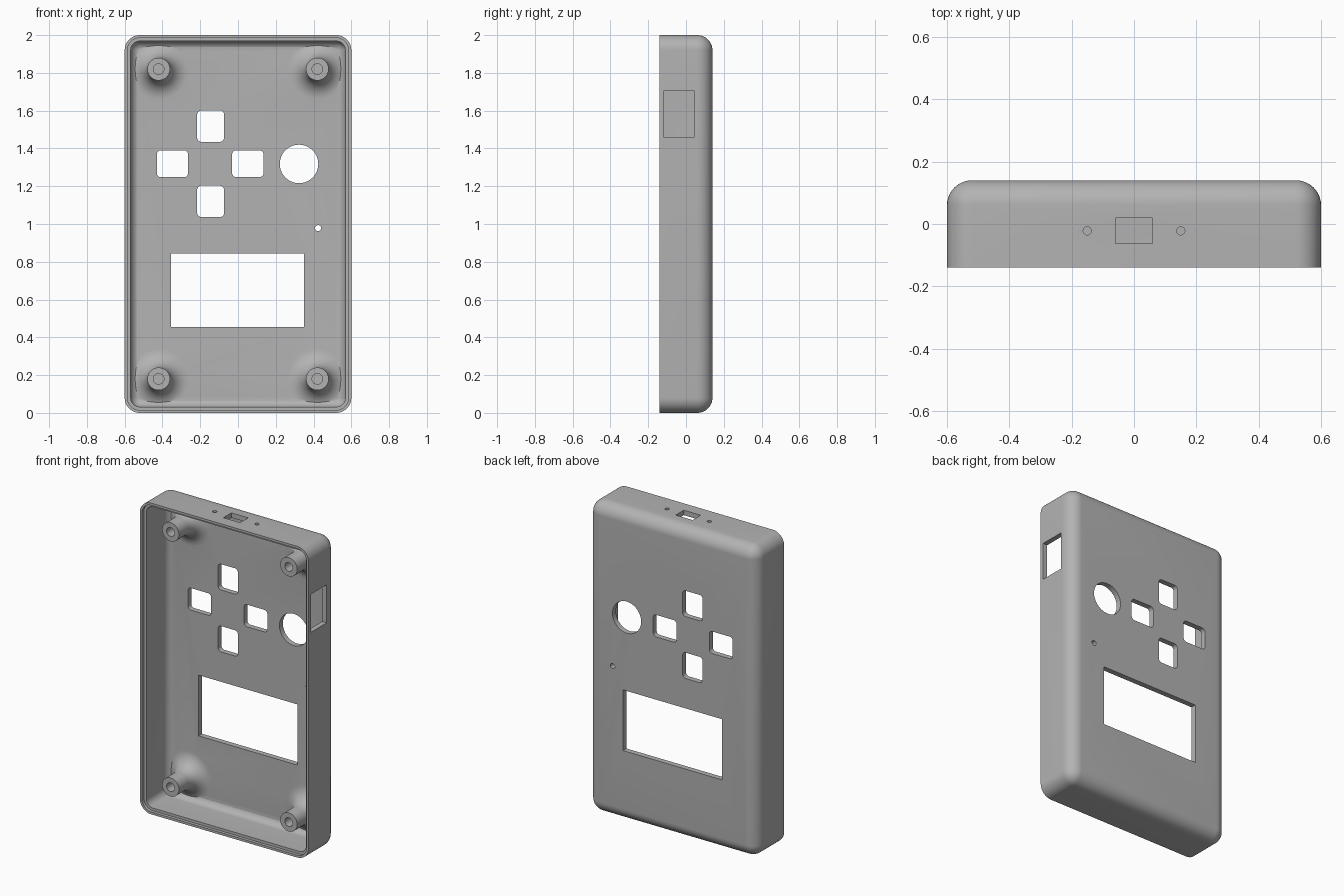
import bpy
import bmesh
from math import sin, cos, pi, radians

cube = bpy.data.objects.get("Cube")
if cube:
    bpy.data.objects.remove(cube, do_unlink=True)

grey = bpy.data.materials.new("case_grey")
grey.use_nodes = True
colour = (0.45, 0.45, 0.45, 1)
grey.diffuse_color = colour
grey.node_tree.nodes["Principled BSDF"].inputs["Base Color"].default_value = colour

# Maps (u, v, depth) to model space for each drilling direction
AXES = {
    "Y": lambda u, v, w: (u, w, v),
    "Z": lambda u, v, w: (u, v, w),
    "X": lambda u, v, w: (w, u, v),
}


def ring(centre, half, r, depth, axis="Y", n=10):
    """Rounded rectangle loop; a circle when r equals both halves."""
    r = max(r, 0)
    pts = []
    for q, (su, sv) in enumerate([(1, 1), (-1, 1), (-1, -1), (1, -1)]):
        for i in range(n + 1):
            a = (q + i / n) * pi / 2
            u = centre[0] + su * (half[0] - r) + r * cos(a)
            v = centre[1] + sv * (half[1] - r) + r * sin(a)
            pts.append(AXES[axis](u, v, depth))
    return pts


def loft(name, rings):
    """Closed solid skinned through the loops and capped at both ends."""
    bm = bmesh.new()
    loops = [[bm.verts.new(p) for p in loop] for loop in rings]
    n = len(loops[0])
    for a, b in zip(loops, loops[1:]):
        for i in range(n):
            j = (i + 1) % n
            bm.faces.new((a[i], a[j], b[j], b[i]))
    bm.faces.new(loops[0])
    bm.faces.new(loops[-1])
    bmesh.ops.remove_doubles(bm, verts=bm.verts, dist=0.0002)
    bmesh.ops.recalc_face_normals(bm, faces=bm.faces)
    mesh = bpy.data.meshes.new(name)
    bm.to_mesh(mesh)
    bm.free()
    mesh.materials.append(grey)
    obj = bpy.data.objects.new(name, mesh)
    bpy.context.collection.objects.link(obj)
    return obj


def combine(target, tool, operation):
    mod = target.modifiers.new(tool.name, "BOOLEAN")
    mod.object, mod.operation, mod.solver = tool, operation, "EXACT"
    bpy.context.view_layer.objects.active = target
    bpy.ops.object.modifier_apply(modifier=mod.name)
    bpy.data.objects.remove(tool, do_unlink=True)


def arc(cu, cy, r, start, end, n=10):
    angles = [radians(start + (end - start) * i / n) for i in range(n + 1)]
    return [(cu + r * cos(a), cy + r * sin(a)) for a in angles]


# Shell: (inset, y) profile from the back panel, round the rim, to the floor
FRONT, BACK, FLOOR, R, WALL = -0.14, 0.14, 0.105, 0.08, 0.032
inner = R - WALL
profile = arc(R, BACK - R, R, 90, 180)
profile += [(0, FRONT), (0.015, FRONT), (0.015, FRONT + 0.02), (WALL, FRONT + 0.02)]
profile += arc(R, FLOOR - inner, inner, 180, 90)
case = loft("case_shell", [ring((0, 1), (0.6 - d, 1 - d), R - d, y) for d, y in profile])

# Screw posts with flared feet and blind holes
flare, tube, bore, tip = 0.10, 0.06, 0.028, -0.085
post = [(0.001, FLOOR + 0.005), (tube + flare, FLOOR + 0.005)]
post += arc(tube + flare, FLOOR - flare, flare, 90, 180)
post += [(tube, tip), (bore, tip), (bore, 0.06), (0.001, 0.06)]
for x in (-0.42, 0.42):
    for z in (0.18, 1.82):
        tool = loft("screw_post", [ring((x, z), (r, r), r, y) for r, y in post])
        combine(case, tool, "UNION")

# Openings: name, axis, centre, half size, corner radius, depth range
back = (0.055, 0.3)
top = (1.9, 2.1)
openings = [
    ("up_button_hole", "Y", (-0.145, 1.518), (0.071, 0.083), 0.022, back),
    ("down_button_hole", "Y", (-0.145, 1.12), (0.071, 0.083), 0.022, back),
    ("left_button_hole", "Y", (-0.347, 1.319), (0.083, 0.071), 0.022, back),
    ("right_button_hole", "Y", (0.052, 1.319), (0.083, 0.071), 0.022, back),
    ("round_hole", "Y", (0.323, 1.318), (0.102, 0.102), 0.102, back),
    ("pin_hole", "Y", (0.424, 0.978), (0.016, 0.016), 0.016, back),
    ("screen_hole", "Y", (-0.002, 0.65), (0.352, 0.195), 0, back),
    ("port_hole", "Z", (0, -0.022), (0.06, 0.041), 0, top),
    ("port_screw_hole_a", "Z", (-0.15, -0.022), (0.013, 0.013), 0.013, top),
    ("port_screw_hole_b", "Z", (0.15, -0.022), (0.013, 0.013), 0.013, top),
    ("side_switch_hole", "X", (-0.037, 1.582), (0.081, 0.122), 0, (0.5, 0.7)),
]
for name, axis, centre, half, r, span in openings:
    tool = loft(name, [ring(centre, half, r, w, axis) for w in span])
    combine(case, tool, "DIFFERENCE")

bpy.ops.object.select_all(action="DESELECT")
case.select_set(True)
bpy.context.view_layer.objects.active = case
bpy.ops.object.shade_smooth_by_angle(angle=radians(30))
